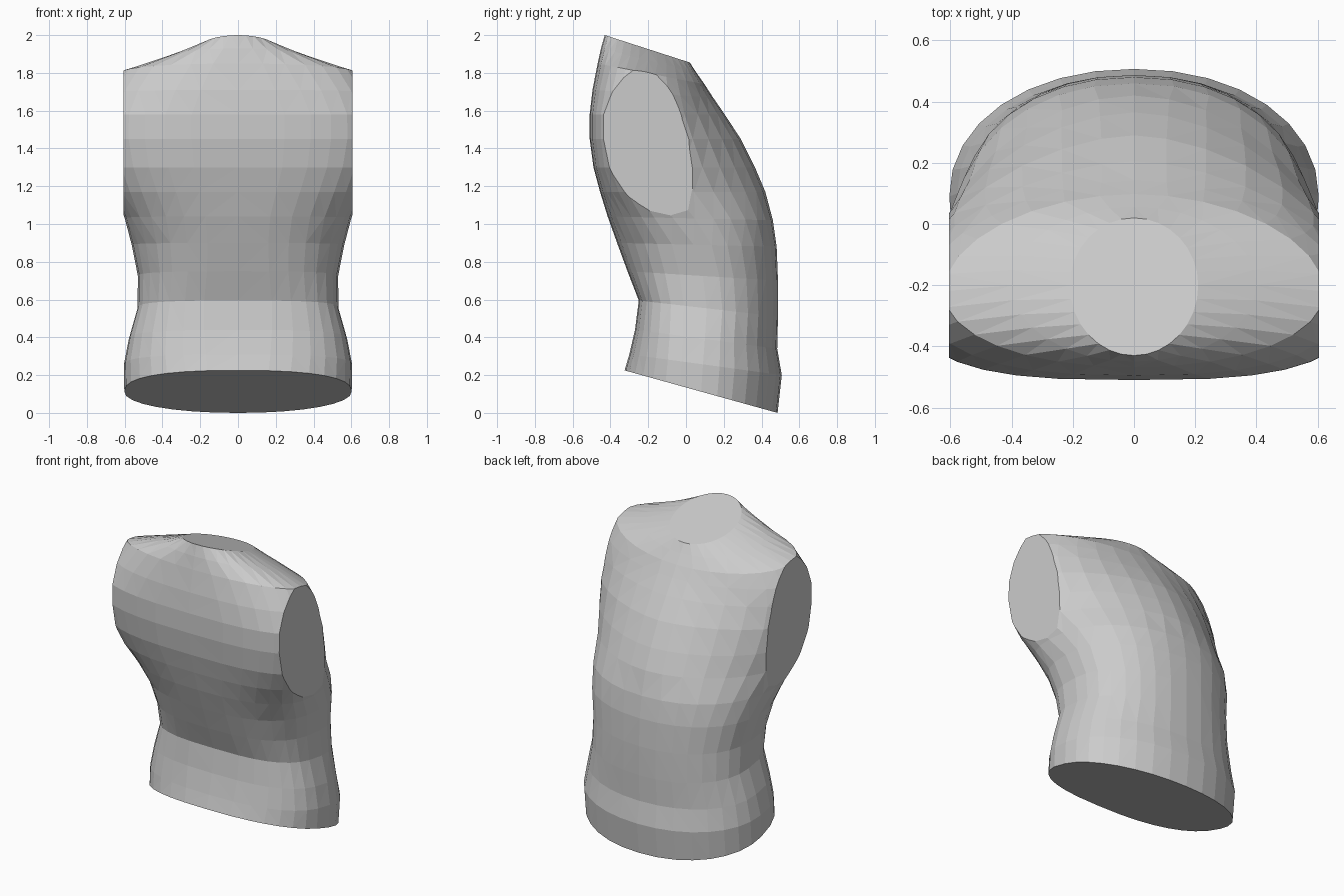
import bpy, bmesh, math

SIDES = 32
ARM_X = 0.605

# Torso levels: front z, front y, back z, back y, half width, y of widest point,
# front roundness, back roundness
LEVELS = [
    (0.225, -0.325, 0.00, 0.485, 0.602, 0.08, 2.5, 2.1),
    (0.31, -0.300, 0.20, 0.507, 0.604, 0.09, 2.6, 2.1),
    (0.44, -0.270, 0.34, 0.483, 0.578, 0.10, 2.8, 2.1),
    (0.595, -0.250, 0.51, 0.487, 0.532, 0.11, 3.0, 2.15),
    (0.75, -0.310, 0.70, 0.487, 0.530, 0.09, 2.8, 2.15),
    (0.90, -0.365, 0.88, 0.480, 0.563, 0.04, 2.6, 2.15),
    (1.04, -0.415, 1.02, 0.460, 0.600, -0.07, 2.6, 2.15),
    (1.17, -0.455, 1.17, 0.420, 0.653, -0.17, 2.8, 1.88),
    (1.30, -0.490, 1.30, 0.365, 0.698, -0.21, 3.0, 1.78),
    (1.45, -0.510, 1.45, 0.290, 0.730, -0.22, 3.0, 1.7),
    (1.58, -0.510, 1.58, 0.205, 0.728, -0.22, 3.0, 1.7),
    (1.71, -0.495, 1.67, 0.143, 0.692, -0.21, 2.6, 1.75),
    (1.85, -0.468, 1.74, 0.098, 0.622, -0.22, 2.1, 1.9),
    (1.93, -0.450, 1.80, 0.056, 0.400, -0.20, 2.0, 2.0),
    (2.00, -0.430, 1.855, 0.020, 0.210, -0.20, 2.0, 2.0),
]


def ring_point(level, i):
    zf, yf, zb, yb, w, yw, pf, pb = level
    a = 2 * math.pi * i / SIDES
    c, s = math.cos(a), math.sin(a)
    p = pf if s < 0 else pb
    # egg-shaped section with its own curve for chest and back
    x = math.copysign(abs(c) ** (2 / p), c) * w
    depth = (yw - yf) if s < 0 else (yb - yw)
    y = yw + math.copysign(abs(s) ** (2 / p), s) * depth
    z = zf + (zb - zf) * (y - yf) / (yb - yf)
    return x, y, z


bm = bmesh.new()
rings = [[bm.verts.new(ring_point(lv, i)) for i in range(SIDES)] for lv in LEVELS]

# Skin, hip cut and neck cut
for low, high in zip(rings, rings[1:]):
    for i in range(SIDES):
        j = (i + 1) % SIDES
        bm.faces.new((low[i], low[j], high[j], high[i]))
bm.faces.new(rings[0][::-1])
bm.faces.new(rings[-1])

# Faceted low-poly skin
bmesh.ops.triangulate(bm, faces=[f for f in bm.faces if len(f.verts) == 4])

# Flat arm cuts on both sides
for side in (-1, 1):
    geom = bm.verts[:] + bm.edges[:] + bm.faces[:]
    cut = bmesh.ops.bisect_plane(bm, geom=geom, plane_co=(side * ARM_X, 0, 0),
                                 plane_no=(side, 0, 0), clear_outer=True)
    edges = [e for e in cut["geom_cut"] if isinstance(e, bmesh.types.BMEdge)]
    bmesh.ops.holes_fill(bm, edges=edges, sides=0)

bmesh.ops.recalc_face_normals(bm, faces=bm.faces[:])

mesh = bpy.data.meshes.new("torso")
bm.to_mesh(mesh)
bm.free()
torso = bpy.data.objects.new("torso", mesh)
bpy.context.collection.objects.link(torso)
